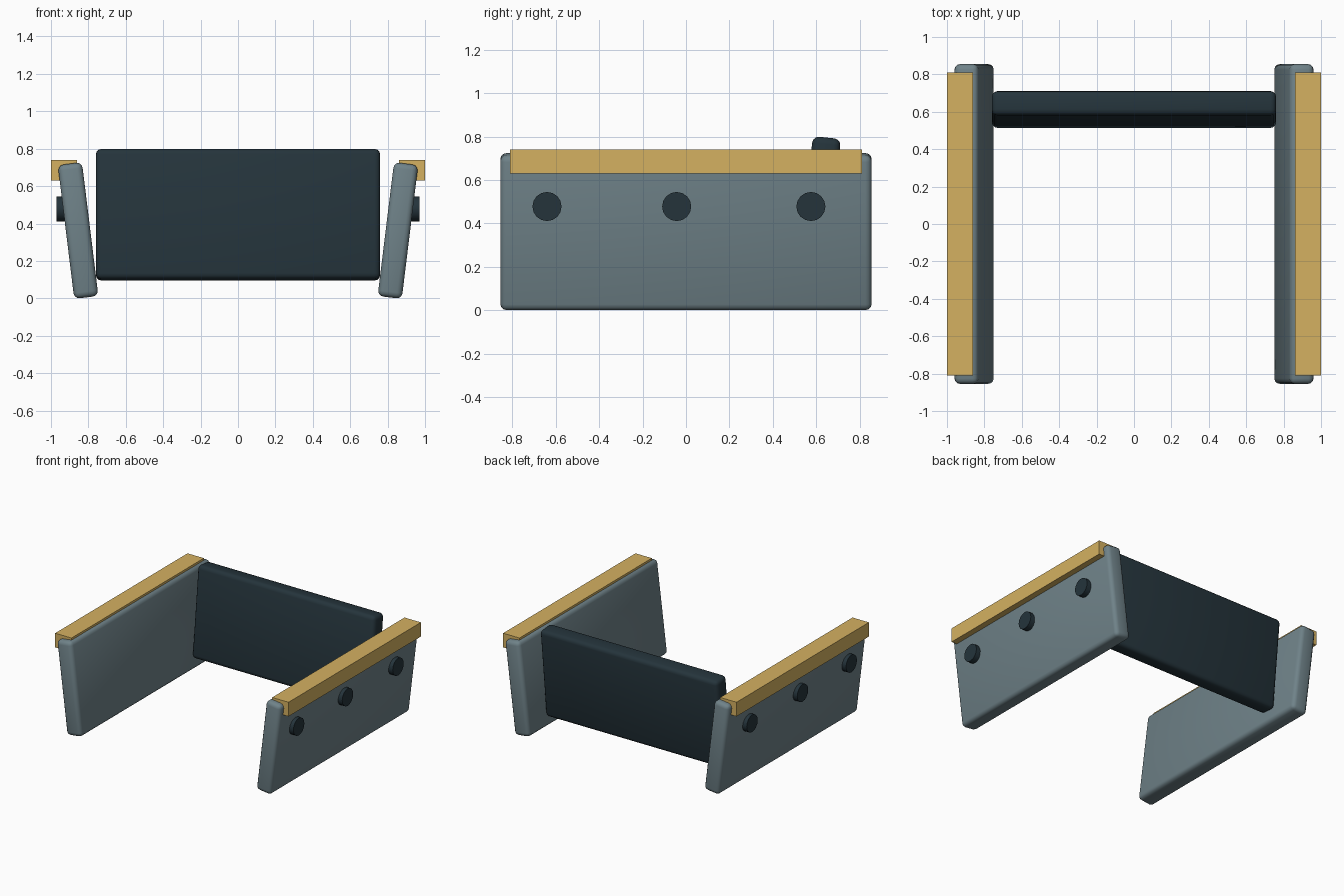
import bpy
from math import radians

if "Cube" in bpy.data.objects:
    bpy.data.objects.remove(bpy.data.objects["Cube"])


def material(name, rgb):
    m = bpy.data.materials.new(name)
    m.diffuse_color = (*rgb, 1)
    m.use_nodes = True
    m.node_tree.nodes["Principled BSDF"].inputs["Base Color"].default_value = m.diffuse_color
    return m


SLATE = material("slate_grey", (0.16, 0.225, 0.25))
DARK = material("dark_slate", (0.018, 0.034, 0.044))
TAN = material("tan_rail", (0.66, 0.44, 0.12))


def box(name, loc, size, mat, rot=(0, 0, 0), bevel=0.0):
    bpy.ops.mesh.primitive_cube_add(size=1, location=loc)
    ob = bpy.context.object
    ob.name = name
    ob.scale = size
    bpy.ops.object.transform_apply(location=False, rotation=False, scale=True)
    ob.rotation_euler = rot
    ob.data.materials.append(mat)
    if bevel:
        mod = ob.modifiers.new("rounded_edges", 'BEVEL')
        mod.width = bevel
        mod.segments = 3
        bpy.ops.object.modifier_apply(modifier=mod.name)
        bpy.ops.object.shade_smooth_by_angle(angle=radians(40))
    return ob


def bolt(name, loc, radius, depth):
    bpy.ops.mesh.primitive_cylinder_add(vertices=16, radius=radius, depth=depth,
                                        location=loc, rotation=(0, radians(90), 0))
    ob = bpy.context.object
    ob.name = name
    ob.data.materials.append(DARK)
    bpy.ops.object.shade_smooth_by_angle(angle=radians(30))


# Mirrored sides: outward-leaning panel, top rail and three bolts
for side, s in (("left", -1), ("right", 1)):
    box(f"{side}_side_panel", (s * 0.855, 0, 0.3625), (0.13, 1.71, 0.72), SLATE,
        rot=(0, s * radians(7), 0), bevel=0.03)
    box(f"{side}_top_rail", (s * 0.93, 0, 0.685), (0.14, 1.62, 0.11), TAN)
    for i, y in enumerate((-0.64, -0.043, 0.575)):
        bolt(f"{side}_bolt_{i + 1}", (s * 0.91, y, 0.478), 0.067, 0.12)

# Backward-leaning panel between the sides
box("back_panel", (0, 0.612, 0.447), (1.52, 0.13, 0.70), DARK,
    rot=(radians(-6), 0, 0), bevel=0.03)
